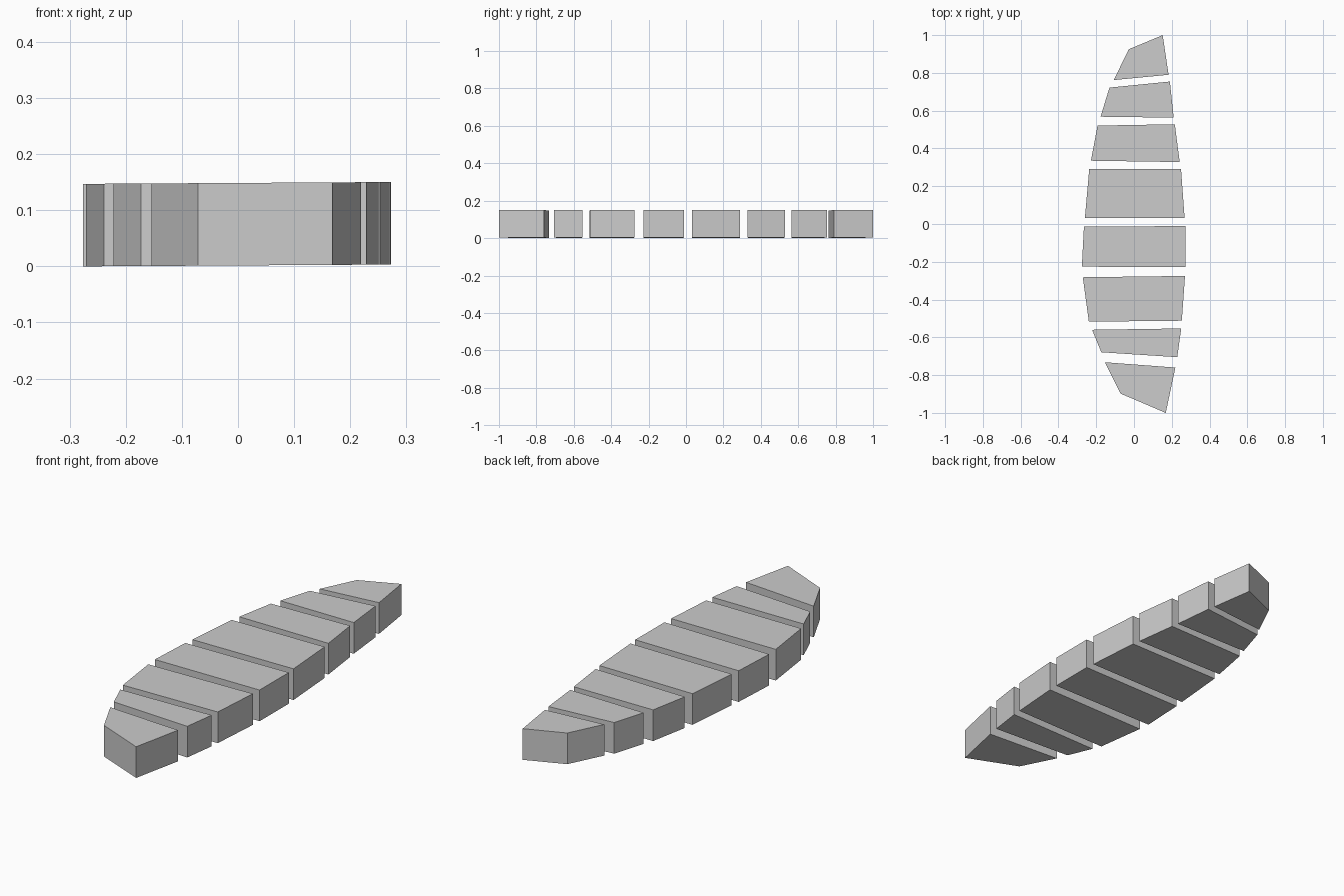
import bpy, bmesh

if "Cube" in bpy.data.objects:
    bpy.data.objects.remove(bpy.data.objects["Cube"])

HEIGHT = 0.147
TILT = 0.006  # the whole row leans up very slightly towards +x

# Plan outline of each slab: left-back, right-back, right-front, left-front
OUTLINES = [
    [(-0.028, 0.925), (0.152, 1.0), (0.183, 0.79), (-0.107, 0.762)],
    [(-0.13, 0.722), (0.19, 0.754), (0.21, 0.563), (-0.177, 0.568)],
    [(-0.193, 0.521), (0.216, 0.528), (0.242, 0.328), (-0.228, 0.335)],
    [(-0.237, 0.29), (0.249, 0.29), (0.268, 0.031), (-0.26, 0.031)],
    [(-0.265, -0.014), (0.273, -0.011), (0.272, -0.228), (-0.276, -0.226)],
    [(-0.271, -0.282), (0.27, -0.275), (0.253, -0.512), (-0.239, -0.517)],
    [(-0.222, -0.56), (0.25, -0.553), (0.229, -0.705), (-0.173, -0.679)],
    [(-0.154, -0.732), (0.219, -0.76), (0.168, -1.0), (-0.071, -0.898)],
]


def make_slab(name, outline):
    """Extrude a plan outline into a flat-faced slab."""
    bm = bmesh.new()
    base = bm.faces.new([bm.verts.new((x, y, TILT * (x + 0.276))) for x, y in outline])
    top = bmesh.ops.extrude_face_region(bm, geom=[base], use_keep_orig=True)
    verts = [g for g in top["geom"] if isinstance(g, bmesh.types.BMVert)]
    bmesh.ops.translate(bm, verts=verts, vec=(0, 0, HEIGHT))
    bmesh.ops.recalc_face_normals(bm, faces=bm.faces)
    mesh = bpy.data.meshes.new(name)
    bm.to_mesh(mesh)
    bm.free()
    bpy.context.collection.objects.link(bpy.data.objects.new(name, mesh))


# Row of slabs from back to front
for i, outline in enumerate(OUTLINES, 1):
    make_slab(f"slab_{i}", outline)
